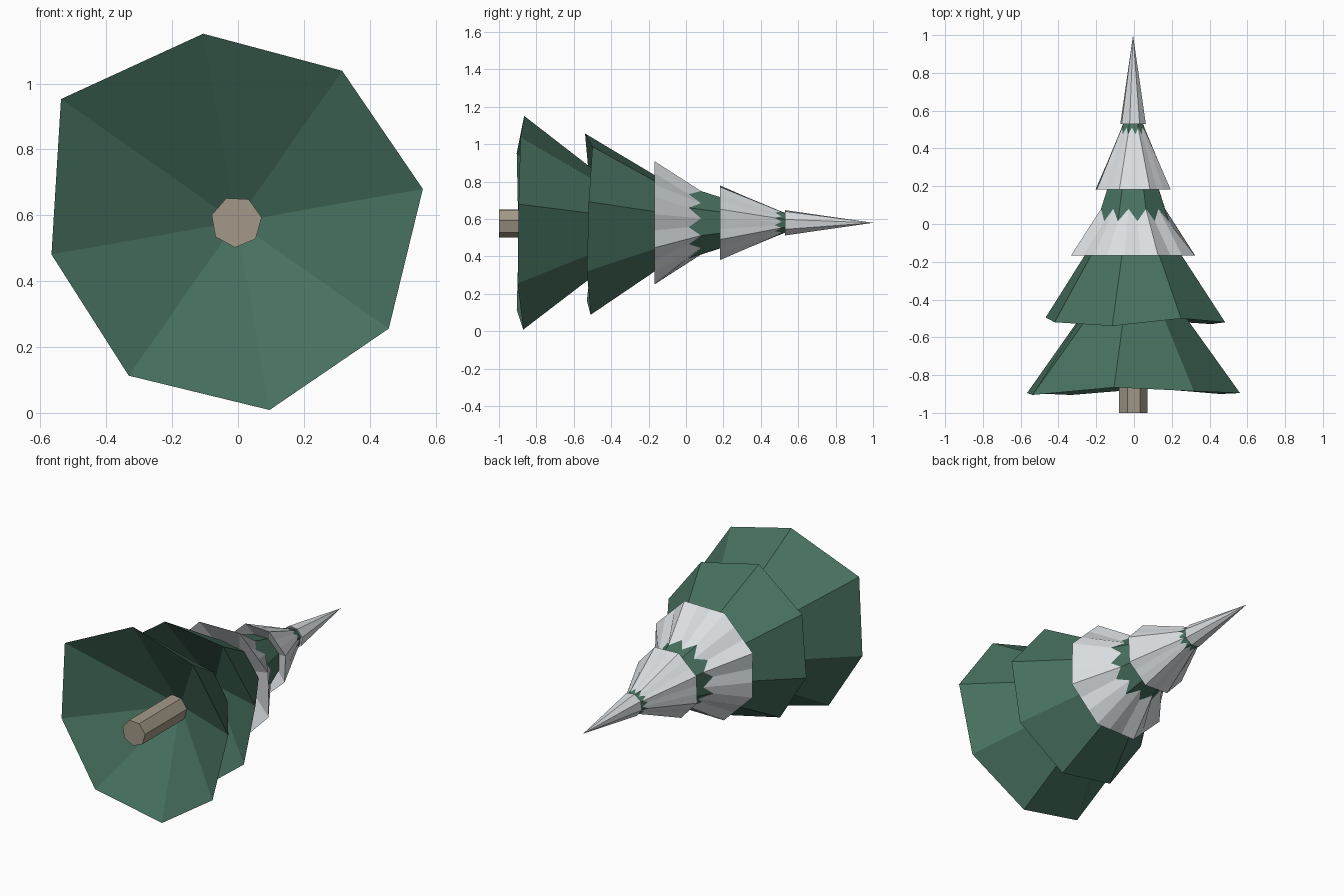
import bpy, bmesh
from math import cos, sin, pi, radians

cube = bpy.data.objects.get("Cube")
if cube:
    bpy.data.objects.remove(cube)

CX, CZ = -0.005, 0.58   # the tree lies along y around this axis


def material(name, rgb):
    m = bpy.data.materials.new(name)
    m.use_nodes = True
    m.diffuse_color = (*rgb, 1)
    m.node_tree.nodes["Principled BSDF"].inputs["Base Color"].default_value = (*rgb, 1)
    return m


GREEN = material("pine_green", (0.064, 0.165, 0.115))
SNOW = material("snow_white", (0.70, 0.73, 0.75))
BARK = material("bark_brown", (0.36, 0.315, 0.245))


def ring(sides, r, y, start, split=1, zigzag=None):
    """Polygon ring around the axis; r and y may vary per corner."""
    pts = []
    for k in range(sides * split):
        a = 2 * pi * k / (sides * split)
        local = a % (2 * pi / sides)
        if sides * split - k < 1e-6 or k % split == 0:
            local = 0
        flat = cos(pi / sides) / cos(local - pi / sides)
        rr = r[k] if isinstance(r, list) else r
        yy = y[k] if isinstance(y, list) else y
        if zigzag and k % 2:
            yy += zigzag[0]
            rr -= zigzag[1]
        b = a + radians(start)
        pts.append((CX + rr * flat * cos(b), yy, CZ + rr * flat * sin(b)))
    return pts


def loft(name, rings, mats, band_mats, capped=False):
    """Skin consecutive rings; band_mats gives the material of each band."""
    bm = bmesh.new()
    loops = [[bm.verts.new(p) for p in pts] for pts in rings]
    n = len(loops[0])
    for low, high, index in zip(loops, loops[1:], band_mats):
        for i in range(n):
            j = (i + 1) % n
            f = bm.faces.new((low[i], low[j], high[j], high[i]))
            f.material_index = index
    if capped:
        bm.faces.new(loops[0])
        bm.faces.new(loops[-1])
    bmesh.ops.remove_doubles(bm, verts=bm.verts, dist=0.0001)
    bmesh.ops.recalc_face_normals(bm, faces=bm.faces)
    mesh = bpy.data.meshes.new(name)
    bm.to_mesh(mesh)
    bm.free()
    for m in mats:
        mesh.materials.append(m)
    ob = bpy.data.objects.new(name, mesh)
    bpy.context.collection.objects.link(ob)
    return ob


# Trunk
loft("trunk", [ring(7, 0.078, y, 10) for y in (-1, -0.5)], [BARK], [0], True)

# Green lower tiers: hollow underside, uneven rim, sloping outside
loft("lowest_branches", [
    ring(8, 0, -0.55, 10),
    ring(8, [0.575, 0.56, 0.58, 0.65, 0.57, 0.57, 0.58, 0.565],
         [-0.895, -0.885, -0.865, -0.905, -0.895, -0.905, -0.87, -0.9], 10),
    ring(8, 0.23, -0.42, 10), ring(8, 0, -0.40, 10)], [GREEN], [0, 0, 0])

loft("middle_branches", [
    ring(8, 0, -0.22, 13),
    ring(8, [0.50, 0.48, 0.49, 0.49, 0.475, 0.49, 0.505, 0.49],
         [-0.52, -0.50, -0.54, -0.52, -0.495, -0.53, -0.51, -0.53], 13),
    ring(8, 0.22, -0.10, 13), ring(8, 0, -0.07, 13)], [GREEN], [0, 0, 0])


# Snowy tiers: white skirt with a jagged upper edge, green above
def snowy_tier(name, start, rim, jag, teeth, top, hollow):
    loft(name, [
        ring(8, 0, hollow, start, 3),
        ring(8, *rim, start, 3),
        ring(8, *jag, start, 3, teeth),
        ring(8, *top, start, 3),
        ring(8, 0, top[1], start, 3)], [GREEN, SNOW], [1, 1, 0, 0])


snowy_tier("snowy_branches", 23, (0.355, -0.168), (0.205, 0.015), (0.065, 0.022),
           (0.125, 0.25), 0.02)
snowy_tier("upper_snowy_branches", 20, (0.212, 0.182), (0.077, 0.475), (0.035, 0.012),
           (0.045, 0.56), 0.30)

# Snowy tip
loft("snowy_tip", [ring(8, 0, 0.56, 15), ring(8, 0.07, 0.53, 15), ring(8, 0, 1, 15)],
     [SNOW], [0, 0])
